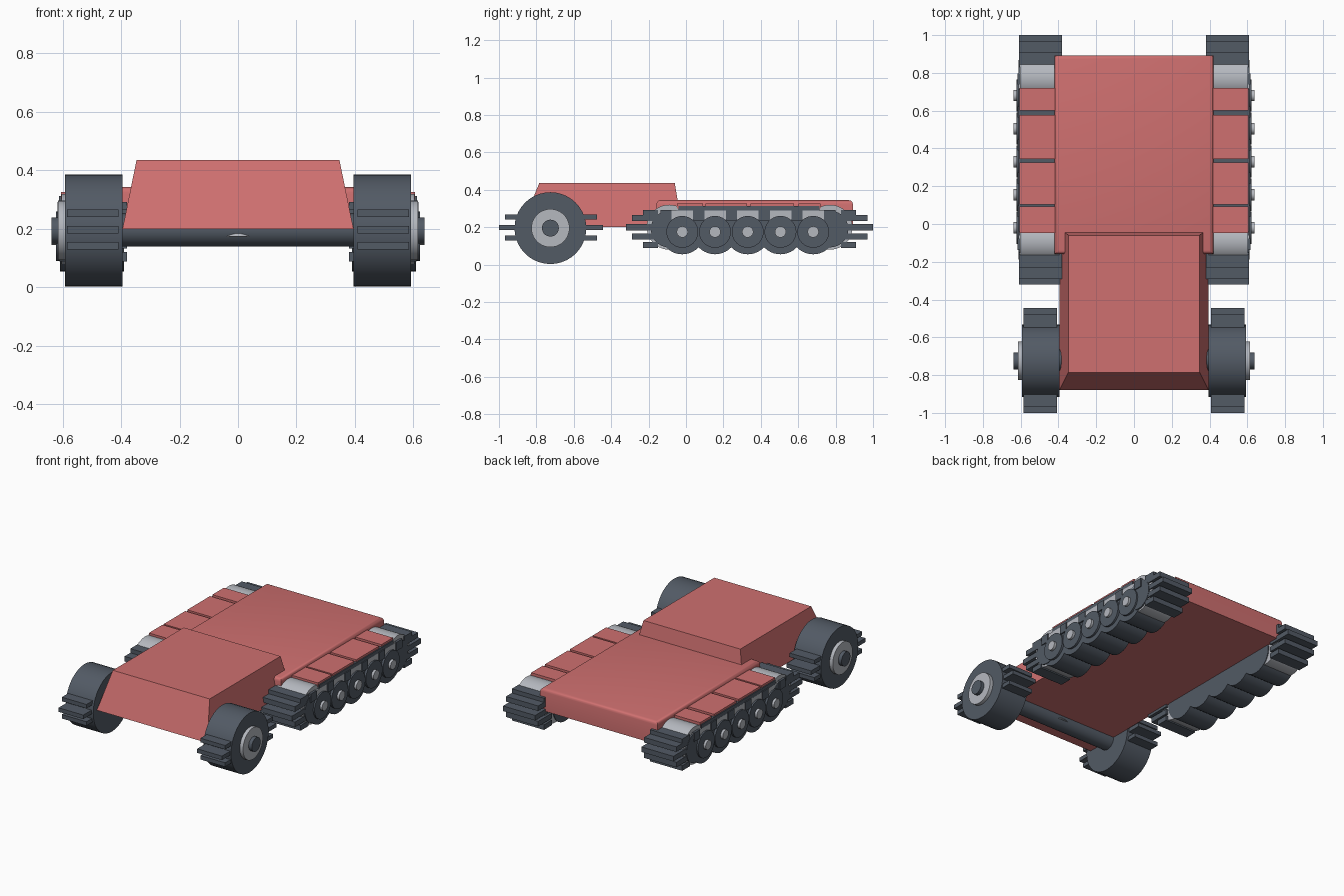
import bpy, bmesh, math
from mathutils import Matrix, Vector

if "Cube" in bpy.data.objects:
    bpy.data.objects.remove(bpy.data.objects["Cube"], do_unlink=True)


def make_material(name, rgb):
    mat = bpy.data.materials.new(name)
    mat.use_nodes = True
    mat.diffuse_color = (*rgb, 1)
    mat.node_tree.nodes["Principled BSDF"].inputs["Base Color"].default_value = (*rgb, 1)
    return mat


RED = make_material("body red", (0.62, 0.16, 0.16))
DARK = make_material("dark rubber", (0.085, 0.103, 0.13))
LIGHT = make_material("light metal", (0.46, 0.48, 0.52))


def finish(name, bm, mat, smooth=False):
    bmesh.ops.recalc_face_normals(bm, faces=bm.faces[:])
    mesh = bpy.data.meshes.new(name)
    bm.to_mesh(mesh)
    bm.free()
    obj = bpy.data.objects.new(name, mesh)
    bpy.context.collection.objects.link(obj)
    mesh.materials.append(mat)
    if smooth:
        bpy.ops.object.select_all(action="DESELECT")
        obj.select_set(True)
        bpy.context.view_layer.objects.active = obj
        bpy.ops.object.shade_smooth_by_angle(angle=math.radians(35))
    return obj


def box(name, x, y, z, mat, bevel=0):
    """Box given by its (low, high) range on each axis."""
    bm = bmesh.new()
    ranges = (x, y, z)
    centre = Vector([(a + b) / 2 for a, b in ranges])
    size = [b - a for a, b in ranges]
    bmesh.ops.create_cube(bm, size=1, matrix=Matrix.Translation(centre) @ Matrix.Diagonal((*size, 1)))
    if bevel:
        top = [e for e in bm.edges if all(v.co.z > centre.z for v in e.verts)]
        bmesh.ops.bevel(bm, geom=top, offset=bevel, segments=3, profile=0.5, affect="EDGES")
    return finish(name, bm, mat, smooth=bool(bevel))


def drum(name, x, y, z, radius, mat):
    """Cylinder lying along x."""
    bm = bmesh.new()
    place = Matrix.Translation((sum(x) / 2, y, z)) @ Matrix.Rotation(math.pi / 2, 4, "Y")
    bmesh.ops.create_cone(bm, cap_ends=True, segments=40, radius1=radius, radius2=radius,
                          depth=abs(x[1] - x[0]), matrix=place)
    return finish(name, bm, mat, smooth=True)


def span(side, a, b):
    return tuple(sorted((side * a, side * b)))


# Tapered cab
bm = bmesh.new()
low = [bm.verts.new((x, y, 0.2)) for x, y in ((-0.395, -0.88), (0.395, -0.88), (0.395, -0.02), (-0.395, -0.02))]
high = [bm.verts.new((x, y, 0.435)) for x, y in ((-0.347, -0.785), (0.347, -0.785), (0.347, -0.06), (-0.347, -0.06))]
bm.faces.new(low)
bm.faces.new(high)
for i in range(4):
    j = (i + 1) % 4
    bm.faces.new((low[i], low[j], high[j], high[i]))
finish("cab", bm, RED)

# Rear deck
box("deck", (-0.42, 0.42), (-0.158, 0.892), (0.2, 0.344), RED, bevel=0.02)

# Front axle and its gear housing
drum("front_axle", (-0.45, 0.45), -0.72, 0.197, 0.057, DARK)
bm = bmesh.new()
bmesh.ops.create_cone(bm, cap_ends=True, segments=32, radius1=0.065, radius2=0.042, depth=0.024,
                      matrix=Matrix.Translation((0, -0.72, 0.187)))
finish("axle_housing", bm, LIGHT, smooth=True)

for side, tag in ((1, "left"), (-1, "right")):
    # Front wheel with hub and paddles
    drum(f"{tag}_front_wheel", span(side, 0.395, 0.592), -0.725, 0.195, 0.192, DARK)
    drum(f"{tag}_front_rim", span(side, 0.58, 0.615), -0.725, 0.195, 0.102, LIGHT)
    drum(f"{tag}_front_hub", span(side, 0.6, 0.638), -0.725, 0.195, 0.045, DARK)
    for dz, reach in ((-0.056, 0.245), (0, 0.278), (0.056, 0.245)):
        box(f"{tag}_wheel_paddle", span(side, 0.408, 0.585), (-0.722 - reach, -0.722 + reach),
            (0.185 + dz, 0.211 + dz), DARK)

    # Five wide road wheels
    for i in range(5):
        y = -0.02 + i * 0.175
        drum(f"{tag}_road_wheel", span(side, 0.39, 0.608), y, 0.175, 0.12, DARK)
        drum(f"{tag}_wheel_cap", span(side, 0.6, 0.622), y, 0.175, 0.085, DARK)
        drum(f"{tag}_wheel_hub", span(side, 0.61, 0.638), y, 0.175, 0.03, LIGHT)

    # Upper rail with dark track blocks
    box(f"{tag}_track_rail", span(side, 0.4, 0.612), (-0.12, 0.8), (0.24, 0.288), LIGHT)
    for i in range(6):
        y = -0.107 + i * 0.175
        box(f"{tag}_track_block", span(side, 0.395, 0.618), (y - 0.03, y + 0.03), (0.235, 0.292), DARK)

    # End rollers with flat track paddles
    for y, out in ((-0.09, -1), (0.77, 1)):
        drum(f"{tag}_end_roller", span(side, 0.395, 0.603), y, 0.2, 0.12, LIGHT)
        drum(f"{tag}_end_disc", span(side, 0.59, 0.612), y, 0.19, 0.098, DARK)
        for dz, reach in ((-0.095, 0.14), (-0.05, 0.2), (0, 0.23), (0.05, 0.2), (0.077, 0.14)):
            box(f"{tag}_track_paddle", span(side, 0.38, 0.61),
                tuple(sorted((y + out * 0.06, y + out * reach))), (0.183 + dz, 0.216 + dz), DARK)

    # Fender plates over a dark backing
    box(f"{tag}_fender_base", span(side, 0.4, 0.612), (-0.04, 0.715), (0.285, 0.312), DARK)
    for y in ((-0.047, 0.092), (0.104, 0.325), (0.345, 0.578), (0.602, 0.72)):
        box(f"{tag}_fender_plate", span(side, 0.4, 0.605), y, (0.3, 0.326), RED)
